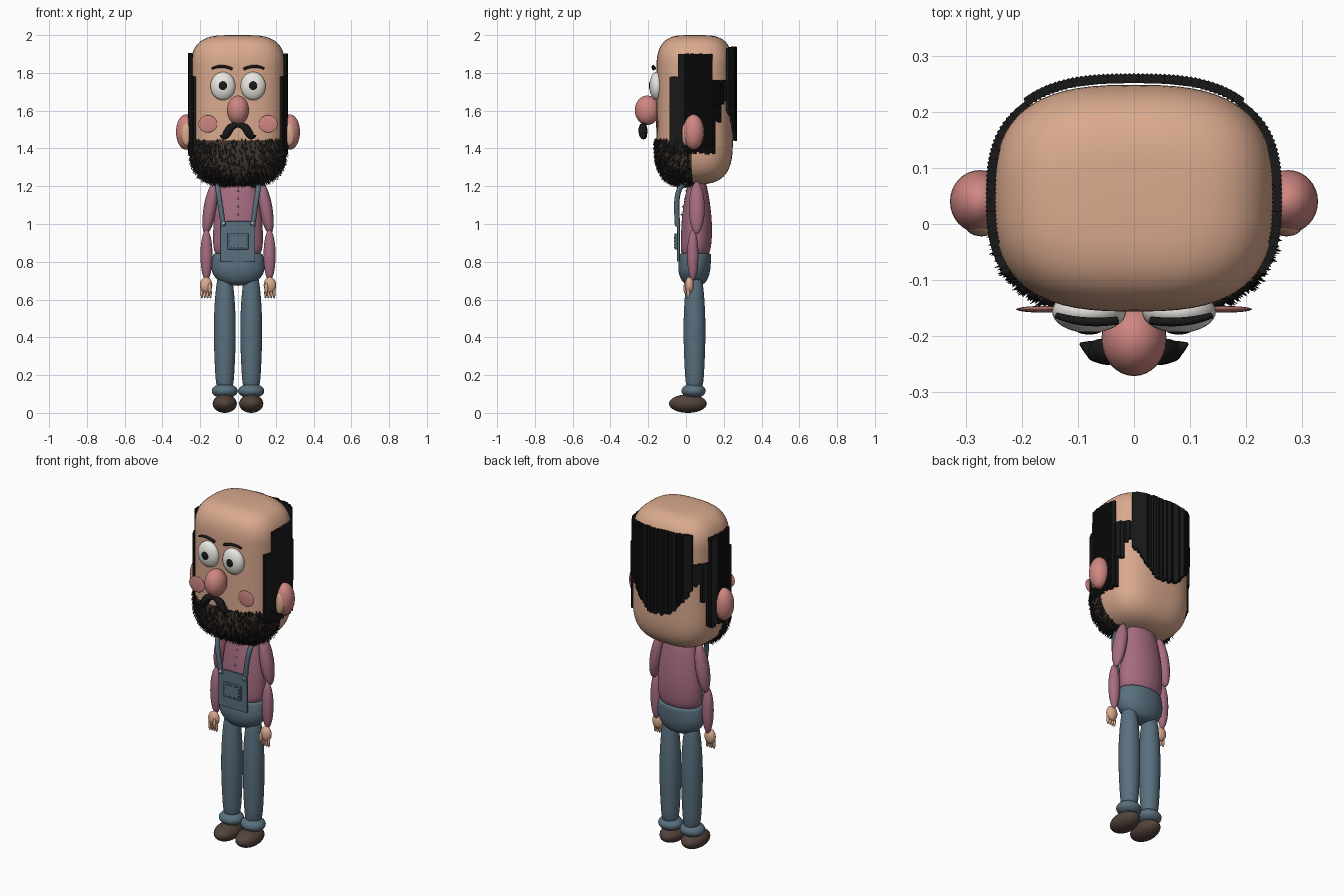
import bpy, bmesh, math, random
from mathutils import Vector, Matrix

random.seed(4)
if "Cube" in bpy.data.objects:
    bpy.data.objects.remove(bpy.data.objects["Cube"])


def material(name, *rgb):
    m = bpy.data.materials.new(name)
    m.use_nodes = True
    m.diffuse_color = (*rgb, 1)
    m.node_tree.nodes["Principled BSDF"].inputs["Base Color"].default_value = (*rgb, 1)
    return m


SKIN = material("skin", .70, .40, .27)
PINK = material("rosy skin", .62, .24, .22)
SHIRT = material("plum shirt", .38, .15, .22)
DENIM = material("blue denim", .10, .16, .21)
SHOE = material("brown shoe", .085, .055, .045)
BEARD = material("beard brown", .055, .038, .03)
BLACK = material("black hair", .009, .009, .009)
WHITE = material("eye white", .80, .79, .74)
METAL = material("pale button", .5, .5, .5)
STITCH = material("dark stitch", .035, .05, .06)

SIDES = (("left_", 1), ("right_", -1))


def finish(o, name, mat, smooth=True):
    o.name = name
    o.data.materials.clear()
    o.data.materials.append(mat)
    for p in o.data.polygons:
        p.use_smooth = smooth
    return o


def from_bmesh(name, bm, mat, smooth=True):
    bmesh.ops.recalc_face_normals(bm, faces=bm.faces)
    me = bpy.data.meshes.new(name)
    bm.to_mesh(me)
    bm.free()
    o = bpy.data.objects.new(name, me)
    bpy.context.collection.objects.link(o)
    return finish(o, name, mat, smooth)


def blob(name, loc, radii, mat, tilt=0, seg=32):
    bpy.ops.mesh.primitive_uv_sphere_add(segments=seg, ring_count=seg // 2,
                                         location=loc, rotation=(0, tilt, 0))
    o = bpy.context.object
    o.scale = radii
    return finish(o, name, mat)


def box(name, loc, size, mat, bevel=0):
    bpy.ops.mesh.primitive_cube_add(size=1, location=loc)
    o = bpy.context.object
    o.scale = size
    bpy.ops.object.transform_apply(location=False, rotation=False)
    if bevel:
        b = o.modifiers.new("bevel", "BEVEL")
        b.width, b.segments = bevel, 2
    return finish(o, name, mat, False)


def surface(name, rows, mat, closed=True):
    """Skin a list of point rows, capping both ends when the rows are loops."""
    bm = bmesh.new()
    rows = [[bm.verts.new(p) for p in row] for row in rows]
    for a, b in zip(rows, rows[1:]):
        n = len(a)
        for i in range(n if closed else n - 1):
            j = (i + 1) % n
            bm.faces.new((a[i], a[j], b[j], b[i]))
    if closed:
        bm.faces.new(rows[0])
        bm.faces.new(rows[-1])
    return from_bmesh(name, bm, mat)


def loft(name, rings, mat, cx=0):
    """Rings are (z, x radius, y centre, y radius)."""
    turn = [math.tau * i / 16 for i in range(16)]
    o = surface(name, [[(cx + rx * math.cos(t), cy + ry * math.sin(t), z) for t in turn]
                       for z, rx, cy, ry in rings], mat)
    o.modifiers.new("smooth", "SUBSURF").levels = 2
    return o


def tube(name, points, mat, depth):
    """Points are (x, y, z, radius factor)."""
    cu = bpy.data.curves.new(name, "CURVE")
    cu.dimensions, cu.bevel_depth, cu.bevel_resolution = "3D", depth, 3
    cu.use_fill_caps = True
    s = cu.splines.new("NURBS")
    s.points.add(len(points) - 1)
    for p, (x, y, z, r) in zip(s.points, points):
        p.co, p.radius = (x, y, z, 1), r
    s.use_endpoint_u, s.order_u = True, 3
    o = bpy.data.objects.new(name, cu)
    bpy.context.collection.objects.link(o)
    bpy.ops.object.select_all(action="DESELECT")
    o.select_set(True)
    bpy.context.view_layer.objects.active = o
    bpy.ops.object.convert(target="MESH")
    return finish(bpy.context.object, name, mat)


# Head: a rounded block with a superellipse cross-section
RX, RY, CY, N = .25, .202, .046, 2.8
LOW, HIGH = 1.21, 2.0


def head_scale(z):
    if z > 1.84:
        return max(0, 1 - ((z - 1.84) / .16) ** 2.2) ** .25
    if z < 1.45:
        return max(0, 1 - ((1.45 - z) / .24) ** 3) ** .333
    return 1


def head_point(t, z, out=0):
    c, s, k = math.cos(t), math.sin(t), head_scale(z)
    x = math.copysign(abs(c) ** (2 / N), c)
    y = math.copysign(abs(s) ** (2 / N), s)
    return Vector(((RX * k + out) * x, CY + (RY * k + out) * y, z))


levels = [LOW + (HIGH - LOW) * (1 - math.cos(math.pi * i / 48)) / 2 for i in range(1, 48)]
around = [math.tau * i / 64 for i in range(64)]
rows = [[head_point(t, z) for t in around] for z in levels]
rows.insert(0, [Vector((p.x * .05, CY + (p.y - CY) * .05, LOW)) for p in rows[0]])
rows.append([Vector((p.x * .05, CY + (p.y - CY) * .05, HIGH)) for p in rows[-1]])
surface("head", rows, SKIN)

# Beard: a brown shell over the jaw, covered with black bristles
jaw = [math.pi + .03 + (math.pi - .06) * i / 40 for i in range(41)]
depths = [1.445 - (1.445 - LOW) * math.sin(math.pi / 2 * i / 16) for i in range(17)]
surface("beard_base", [[head_point(t, z, .008) - Vector((0, 0, .004)) for t in jaw]
                       for z in depths], BEARD, closed=False)
bm = bmesh.new()
for i in range(1900):
    t = random.uniform(jaw[0], jaw[-1])
    z = 1.45 - .238 * math.sin(random.uniform(0, math.pi / 2))
    root = head_point(t, z, .006)
    flat = Vector((root.x, root.y - CY, 0)).normalized()
    aim = (flat * .55 + Vector((random.uniform(-.3, .3), 0, -1))).normalized()
    length = random.uniform(.015, .03)
    turn = aim.to_track_quat("Z", "Y").to_matrix().to_4x4()
    bmesh.ops.create_cone(bm, segments=3, radius1=.0035, radius2=.0005, depth=length, cap_ends=True,
                          matrix=Matrix.Translation(root + aim * length * .4) @ turn)
from_bmesh("beard_bristles", bm, BLACK, False)


# Hair: rows of upright strands on the sides and the back
def strand(bm, x, y, low, high):
    low += random.uniform(-.012, .012)
    high += random.uniform(-.004, .004)
    bmesh.ops.create_cone(bm, segments=5, radius1=.010, radius2=.010, depth=high - low, cap_ends=True,
                          matrix=Matrix.Translation((x, y, (low + high) / 2)))


def across(v, radius, other):
    return other * (1 - min(1, abs(v / radius)) ** N) ** (1 / N)


for side, sx in SIDES:
    bm = bmesh.new()
    for i in range(38):
        y = -.08 + .0078 * i
        high = 1.78 if y < -.035 else 1.9 if y < .135 else 1.76
        low = 1.38 if y < .15 else 1.54 if y < .185 else 1.64
        strand(bm, sx * (across(y - CY, RY, RX) + .005), y, low, high)
    from_bmesh(side + "side_hair", bm, BLACK, False)
bm = bmesh.new()
for i in range(-24, 25):
    x = i * .0078
    strand(bm, x, CY + across(x, RX, RY) + .011, 1.45 + max(0, abs(x) - .07) * 1.3, 1.935)
from_bmesh("back_hair", bm, BLACK, False)

# Face
blob("nose", (0, -.205, 1.602), (.058, .066, .078), PINK)
for side, sx in SIDES:
    blob(side + "ear", (sx * .275, .04, 1.487), (.053, .056, .093), PINK)
    blob(side + "inner_ear", (sx * .272, -.004, 1.475), (.028, .018, .06), SKIN)
    blob(side + "eye", (sx * .08, -.156, 1.73), (.066, .038, .075), WHITE)
    blob(side + "pupil", (sx * .08, -.188, 1.732), (.024, .009, .026), BLACK)
    blob(side + "cheek", (sx * .16, -.152, 1.53), (.05, .006, .046), PINK)
    tube(side + "eyebrow", [(sx * .138, -.163, 1.822, .6), (sx * .09, -.18, 1.848, 1),
                            (sx * .03, -.172, 1.82, .8)], BLACK, .009)
    tube(side + "moustache", [(0, -.225, 1.522, .5), (sx * .035, -.228, 1.522, 1.1),
                              (sx * .06, -.228, 1.475, 1.1), (sx * .078, -.222, 1.46, .8),
                              (sx * .096, -.213, 1.468, .1)], BLACK, .021)

# Torso and hips
loft("shirt", [(1.24, .07, .06, .035), (1.21, .098, .06, .052), (1.1, .122, .057, .074),
               (1.0, .134, .057, .084), (.9, .137, .055, .084), (.81, .127, .045, .078)], SHIRT)
loft("overall_hips", [(.846, .125, .05, .078), (.842, .134, .05, .085), (.8, .145, .046, .088),
                      (.75, .147, .043, .088), (.7, .115, .044, .072), (.672, .06, .045, .04)], DENIM)

# Bib with pocket, stitches, straps and buttons
box("bib", (-.002, -.04, .908), (.185, .014, .215), DENIM, .004)
box("pocket", (0, -.053, .908), (.11, .014, .085), DENIM, .003)
for i in range(5):
    for z in (.875, .941):
        box("pocket_stitch_row", (-.036 + i * .018, -.061, z), (.009, .003, .004), STITCH)
for i in range(3):
    for x in (-.046, .046):
        box("pocket_stitch_column", (x, -.061, .89 + i * .018), (.004, .003, .009), STITCH)
for i in range(4):
    blob("shirt_button", (0, -.024 + i * .009, 1.05 + i * .042), (.005, .006, .005), METAL, seg=12)
for side, sx in SIDES:
    tube(side + "strap", [(sx * .078, -.044, .99, 1), (sx * .09, -.052, 1.08, 1),
                          (sx * .106, -.043, 1.18, 1), (sx * .112, .0, 1.225, 1),
                          (sx * .11, .03, 1.22, 1)], DENIM, .014)
    blob(side + "strap_button", (sx * .076, -.056, 1.005), (.009, .006, .009), METAL, seg=12)

# Arms and hands
for side, sx in SIDES:
    blob(side + "upper_sleeve", (sx * .147, .057, 1.085), (.035, .042, .14), SHIRT, -sx * .17)
    blob(side + "lower_sleeve", (sx * .167, .036, .835), (.032, .03, .135), SHIRT)
    blob(side + "hand", (sx * .169, .018, .676), (.033, .024, .043), SKIN)
    for i in range(4):
        blob(side + "finger", (sx * (.146 + i * .015), .012, .636), (.0075, .009, .031), SKIN, seg=12)
    blob(side + "thumb", (sx * .15, -.004, .66), (.01, .01, .03), SKIN, seg=12)

# Legs, cuffs and shoes
for side, sx in SIDES:
    loft(side + "trouser_leg", [(.11, .044, .045, .044), (.2, .052, .045, .052),
                                (.4, .061, .045, .061), (.55, .058, .045, .058),
                                (.69, .046, .045, .047), (.75, .03, .045, .03)], DENIM, sx * .07)
    blob(side + "cuff", (sx * .07, .04, .116), (.069, .064, .039), DENIM)
    blob(side + "shoe", (sx * .07, .01, .049), (.064, .1, .049), SHOE)
